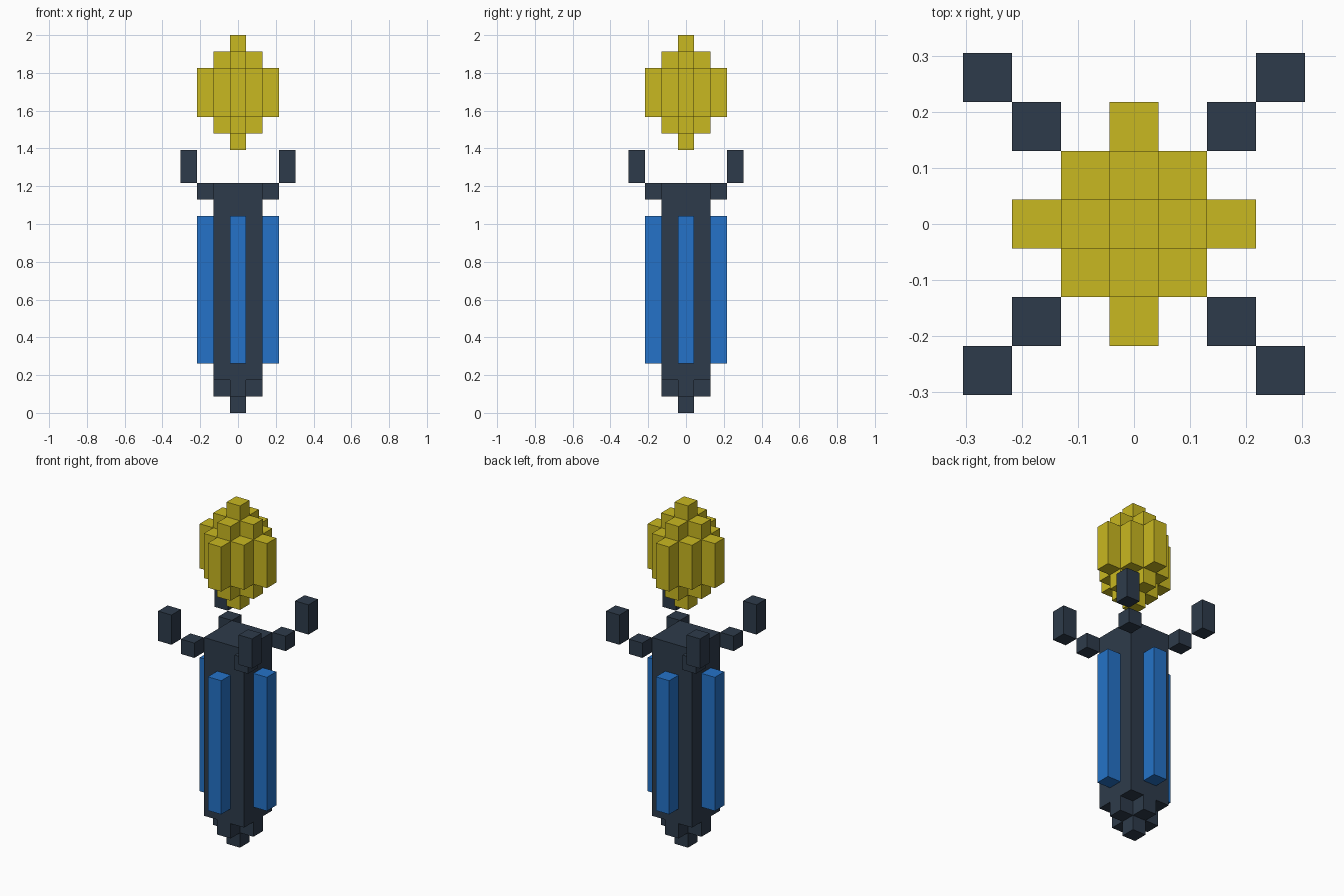
import bpy, bmesh
from mathutils import Vector

if "Cube" in bpy.data.objects:
    bpy.data.objects.remove(bpy.data.objects["Cube"])

U = 2 / 23  # edge length of one block


def material(name, rgb):
    m = bpy.data.materials.new(name)
    m.diffuse_color = (*rgb, 1)
    m.use_nodes = True
    m.node_tree.nodes["Principled BSDF"].inputs["Base Color"].default_value = m.diffuse_color
    return m


DARK = material("dark slate", (0.027, 0.044, 0.070))
BLUE = material("bright blue", (0.018, 0.171, 0.578))
YELLOW = material("mustard yellow", (0.584, 0.479, 0.015))


def block_part(name, columns, mat):
    """Outer skin of block columns, each given as (x, y, bottom, top)."""
    cells = {(x, y, z) for x, y, lo, hi in columns for z in range(lo, hi)}
    bm = bmesh.new()
    for c in sorted(cells):
        for axis in range(3):
            for s in (-1, 1):
                n = [0, 0, 0]
                n[axis] = s
                if tuple(a + b for a, b in zip(c, n)) in cells:
                    continue
                n = Vector(n)
                a = Vector((n.y, n.z, n.x))
                b = n.cross(a)
                mid = Vector(c) + Vector((0, 0, 0.5)) + n / 2
                corners = (-a - b, a - b, a + b, b - a)
                bm.faces.new([bm.verts.new((mid + k / 2) * U) for k in corners])
    bmesh.ops.remove_doubles(bm, verts=bm.verts, dist=0.001)
    bmesh.ops.dissolve_limit(bm, angle_limit=0.01, verts=bm.verts, edges=bm.edges)
    mesh = bpy.data.meshes.new(name)
    bm.to_mesh(mesh)
    bm.free()
    mesh.materials.append(mat)
    bpy.context.collection.objects.link(bpy.data.objects.new(name, mesh))


# Square shaft whose underside steps down to a single-block tip
square = [(x, y) for x in (-1, 0, 1) for y in (-1, 0, 1)]
foot = {0: 0, 1: 1, 2: 2}
block_part("shaft", [(x, y, foot[abs(x) + abs(y)], 14) for x, y in square], DARK)

# Blue strips standing on the middle of each side
for side, x, y in (("front", 0, -2), ("back", 0, 2), ("left", -2, 0), ("right", 2, 0)):
    block_part(side + "_strip", [(x, y, 3, 12)], BLUE)

# Two-step prongs rising outward from the top corners
for sx, side in ((-1, "left"), (1, "right")):
    for sy, end in ((-1, "front"), (1, "back")):
        block_part(f"{end}_{side}_prong_base", [(2 * sx, 2 * sy, 13, 14)], DARK)
        block_part(f"{end}_{side}_prong_tip", [(3 * sx, 3 * sy, 14, 16)], DARK)

# Floating gem: columns get shorter with distance from the centre
reach = range(-2, 3)
block_part("gem", [(x, y, 16 + abs(x) + abs(y), 23 - abs(x) - abs(y))
                   for x in reach for y in reach if abs(x) + abs(y) <= 2], YELLOW)
